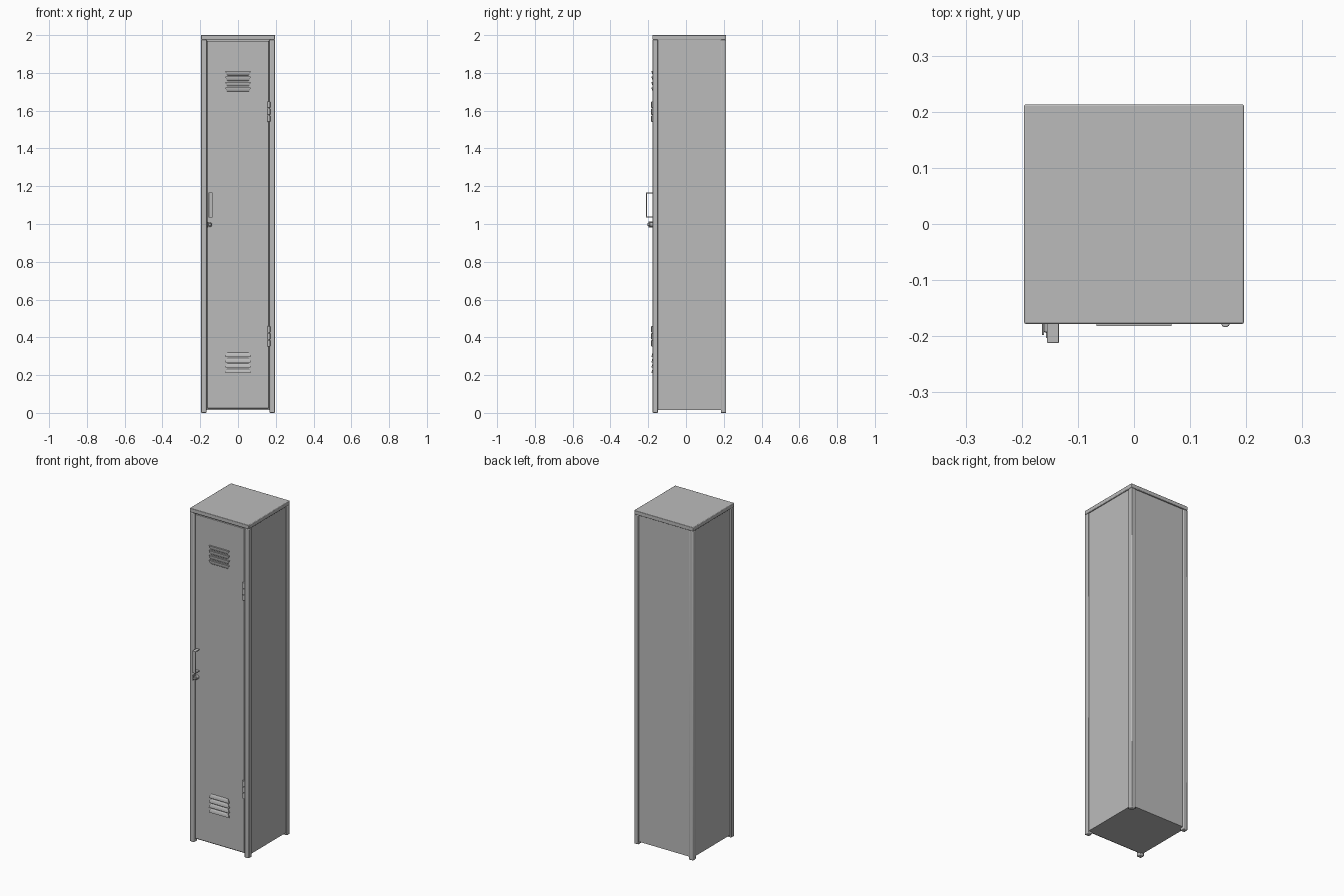
import bpy, bmesh, math
from mathutils import Matrix

if "Cube" in bpy.data.objects:
    bpy.data.objects.remove(bpy.data.objects["Cube"], do_unlink=True)

steel = bpy.data.materials.new("grey_steel")
steel.use_nodes = True
GREY = (0.5, 0.5, 0.5, 1)
steel.diffuse_color = GREY
bsdf = next(n for n in steel.node_tree.nodes if n.type == 'BSDF_PRINCIPLED')
bsdf.inputs["Base Color"].default_value = GREY


def finish(name, bm, bevel=0.0, segments=2):
    """Turn a bmesh into a named, bevelled, smooth-shaded steel part."""
    bmesh.ops.recalc_face_normals(bm, faces=bm.faces)
    mesh = bpy.data.meshes.new(name)
    bm.to_mesh(mesh)
    bm.free()
    mesh.materials.append(steel)
    ob = bpy.data.objects.new(name, mesh)
    bpy.context.collection.objects.link(ob)
    if bevel:
        mod = ob.modifiers.new("Bevel", 'BEVEL')
        mod.width, mod.segments = bevel, segments
        mod.limit_method = 'ANGLE'
    bpy.ops.object.select_all(action='DESELECT')
    ob.select_set(True)
    bpy.context.view_layer.objects.active = ob
    bpy.ops.object.shade_smooth_by_angle(angle=math.radians(40))
    return ob


def box(name, x, y, z, bevel=0.0):
    """Box from (min, max) pairs."""
    bm = bmesh.new()
    bmesh.ops.create_cube(bm, size=1)
    for v in bm.verts:
        v.co = [sum(r) / 2 + c * (r[1] - r[0]) for r, c in zip((x, y, z), v.co)]
    return finish(name, bm, bevel)


def prism(name, outline, x0, x1, bevel=0.0, taper=None):
    """Extrude a (y, z) outline along x; taper(y, z) pulls the ends inward."""
    bm = bmesh.new()
    rings = []
    for x, s in ((x0, 1), (x1, -1)):
        rings.append([bm.verts.new((x + s * (taper(y, z) if taper else 0), y, z))
                      for y, z in outline])
    a, b = rings
    n = len(outline)
    bm.faces.new(a)
    bm.faces.new(b)
    for i in range(n):
        bm.faces.new((a[i], a[(i + 1) % n], b[(i + 1) % n], b[i]))
    return finish(name, bm, bevel)


def cylinder(name, centre, radius, depth, axis, bevel=0.0):
    bm = bmesh.new()
    rot = Matrix.Rotation(math.pi / 2, 4, 'X') if axis == 'y' else Matrix.Identity(4)
    bmesh.ops.create_cone(bm, cap_ends=True, segments=24, radius1=radius, radius2=radius,
                          depth=depth, matrix=Matrix.Translation(centre) @ rot)
    return finish(name, bm, bevel)


HALF = 0.196                    # half width of the cabinet
FRONT, BACK = -0.178, 0.213
DOOR = -0.173                   # front plane of the door
POST = 0.029
TOP = 1.976

# Cabinet shell, lid and door
box("cabinet_body", (-HALF + 0.007, HALF - 0.007), (-0.158, BACK - 0.007), (0.015, TOP))
box("lid", (-HALF, HALF), (FRONT, BACK), (TOP, 2.0), 0.003)
box("door", (-0.163, 0.163), (DOOR, -0.15), (0.024, TOP - 0.006), 0.002)

# Corner posts, which also form the feet
for side, sx in (("right", -1), ("left", 1)):
    xs = sorted((sx * HALF, sx * (HALF - POST)))
    box("front_post_" + side, xs, (FRONT, FRONT + POST), (0, TOP), 0.004)
    box("back_post_" + side, xs, (BACK - POST, BACK), (0, TOP), 0.004)

# Louvred vents: lower hoods open downward, upper ones upward
PITCH, HOOD, DEEP = 0.029, 0.023, 0.009
for vent, base, flip in (("upper", 1.7, True), ("lower", 0.21, False)):
    for i in range(4):
        z0 = base + i * PITCH
        lip, tip = (z0 + HOOD, z0) if flip else (z0, z0 + HOOD)
        outline = [(DOOR + 0.002, lip), (DOOR - DEEP, lip)]
        for k in range(1, 6):
            a = k / 5 * math.pi / 2
            outline.append((DOOR + 0.001 - (DEEP + 0.001) * math.cos(a),
                            lip + (tip - lip) * math.sin(a)))
        outline.append((DOOR + 0.002, tip))
        prism(f"{vent}_vent_louvre_{i + 1}", outline, -0.067, 0.067,
              taper=lambda y, z: 0.012 * (abs(z - lip) / HOOD) ** 2)

# Hinges: leaf with three knuckles
for place, zc in (("upper", 1.595), ("lower", 0.405)):
    box(place + "_hinge_leaf", (0.153, 0.165), (DOOR - 0.002, DOOR + 0.002),
        (zc - 0.053, zc + 0.053))
    for k in (-1, 0, 1):
        cylinder(f"{place}_hinge_knuckle_{k + 2}", (0.163, FRONT + 0.002, zc + k * 0.037),
                 0.008, 0.034, 'z', 0.002)

# Pull handle: a bent strap
outer, tip, t = DOOR + 0.001, -0.212, 0.005
low, high = 1.034, 1.167
prism("handle", [(outer, low), (tip, low), (tip, high), (outer, high),
                 (outer, high - t), (tip + t, high - t), (tip + t, low + t),
                 (outer, low + t)], -0.155, -0.134, 0.0015)

# Lock barrel with key plate
cylinder("lock_barrel", (-0.149, -0.182, 0.997), 0.012, 0.022, 'y', 0.002)
cylinder("lock_knob", (-0.149, -0.197, 0.997), 0.008, 0.012, 'y', 0.002)
box("lock_plate", (-0.164, -0.16), (-0.198, DOOR + 0.001), (0.982, 1.012), 0.001)
